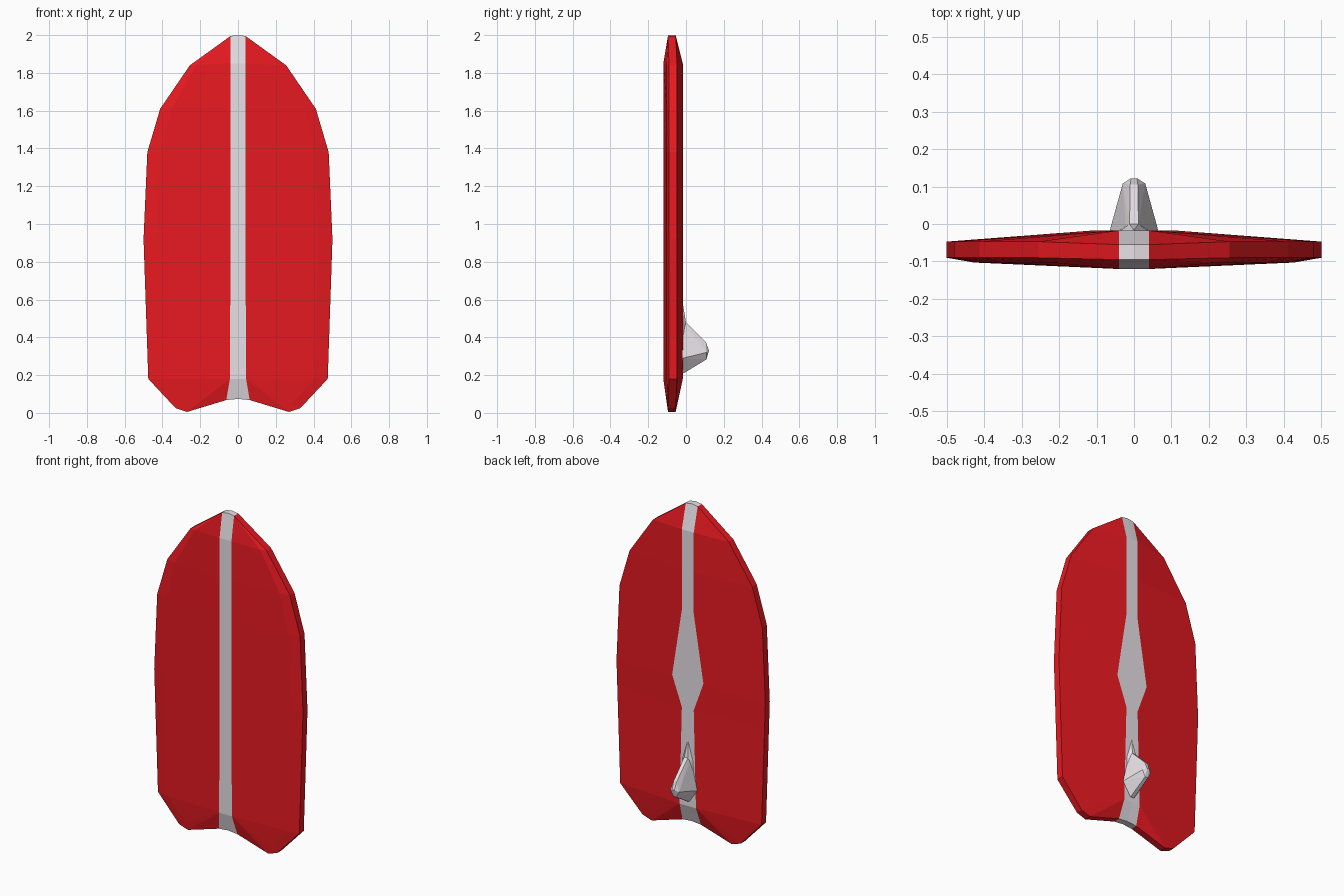
import bpy, bmesh

if "Cube" in bpy.data.objects:
    bpy.data.objects.remove(bpy.data.objects["Cube"])


def material(name, rgb):
    m = bpy.data.materials.new(name)
    m.diffuse_color = (*rgb, 1)
    m.use_nodes = True
    m.node_tree.nodes["Principled BSDF"].inputs["Base Color"].default_value = m.diffuse_color
    return m


def finish(bm, name, mats=()):
    bmesh.ops.remove_doubles(bm, verts=bm.verts[:], dist=0.0005)
    bmesh.ops.recalc_face_normals(bm, faces=bm.faces[:])
    mesh = bpy.data.meshes.new(name)
    bm.to_mesh(mesh)
    bm.free()
    for m in mats:
        mesh.materials.append(m)
    ob = bpy.data.objects.new(name, mesh)
    bpy.context.collection.objects.link(ob)
    return ob


red = material("red", (0.8, 0.01, 0.015))
grey = material("grey", (0.8, 0.75, 0.79))

# Stations nose to tail: rim x, rim z, stripe z, front and back stripe half width
stations = [
    (0.04, 1.995, 1.995, 0.04, 0.04),
    (0.255, 1.84, 1.85, 0.04, 0.04),
    (0.412, 1.61, 1.61, 0.04, 0.04),
    (0.48, 1.38, 1.36, 0.04, 0.04),
    (0.5, 0.92, 0.95, 0.04, 0.105),
    (0.495, 0.77, 0.77, 0.04, 0.04),
    (0.475, 0.18, 0.18, 0.043, 0.055),
    (0.33, 0.025, 0.18, 0.043, 0.055),
    (0.27, 0.005, 0.18, 0.043, 0.055),
    (0.062, 0.068, 0.068, 0.062, 0.062),
]


def section(i):
    """Half cross-section from front centre round the rim to back centre."""
    x, z, sz, fw, bw = stations[i]
    end = i in (0, len(stations) - 1)
    tip = end or i in (7, 8)
    yf, yb = (-0.095, -0.055) if end else (-0.12, -0.017)
    rf, rb = (-0.095, -0.055) if tip else (-0.09, -0.047)
    t = 1 if end else 0.84
    bulge = 0 if tip else -0.008
    cz = sz + (0.006 if end else 0)
    inner = (fw + (x - fw) * t, yf + (rf - yf) * t + bulge, sz + (z - sz) * t)
    return [(0, yf, cz), (fw, yf, sz), inner, (x, rf, z),
            (x, rb, z), (bw, yb, sz), (0, yb, cz)]


# Board: red halves with a grey centre stripe on both faces
bm = bmesh.new()


def add_face(points, mat):
    unique = list(dict.fromkeys(points))
    if len(unique) > 2:
        bm.faces.new([bm.verts.new(p) for p in unique]).material_index = mat


rows = [section(i) for i in range(len(stations))]
for s in (1, -1):
    half = [[(s * x, y, z) for x, y, z in row] for row in rows]
    for a, b in zip(half, half[1:]):
        for k in range(6):
            add_face((a[k], a[k + 1], b[k + 1], b[k]), int(k in (0, 5)))
    for cap in (half[0], half[-1]):
        add_face((cap[0], cap[1], cap[5], cap[6]), 1)
finish(bm, "board", (red, grey))


def hull(name, half_points):
    b = bmesh.new()
    pts = {(s * x, y, z) for x, y, z in half_points for s in (1, -1)}
    bmesh.ops.convex_hull(b, input=[b.verts.new(p) for p in sorted(pts)])
    bmesh.ops.dissolve_limit(b, angle_limit=0.02, verts=b.verts[:], edges=b.edges[:])
    return finish(b, name, (grey,))


# Fin on the back, with a low ramp leading into it
hull("fin", [
    (0.012, 0.0, 0.48), (0.02, -0.025, 0.48),
    (0.064, -0.015, 0.29), (0.06, -0.025, 0.29),
    (0.012, -0.012, 0.21), (0.012, -0.025, 0.21),
    (0.01, 0.105, 0.375), (0.03, 0.108, 0.32),
    (0.01, 0.108, 0.283), (0.008, 0.122, 0.33),
])
hull("fin_ramp", [
    (0.0, -0.017, 0.58), (0.012, 0.0, 0.48), (0.035, -0.017, 0.46),
    (0.04, -0.017, 0.36), (0.012, 0.0, 0.38), (0.02, -0.03, 0.46),
])
